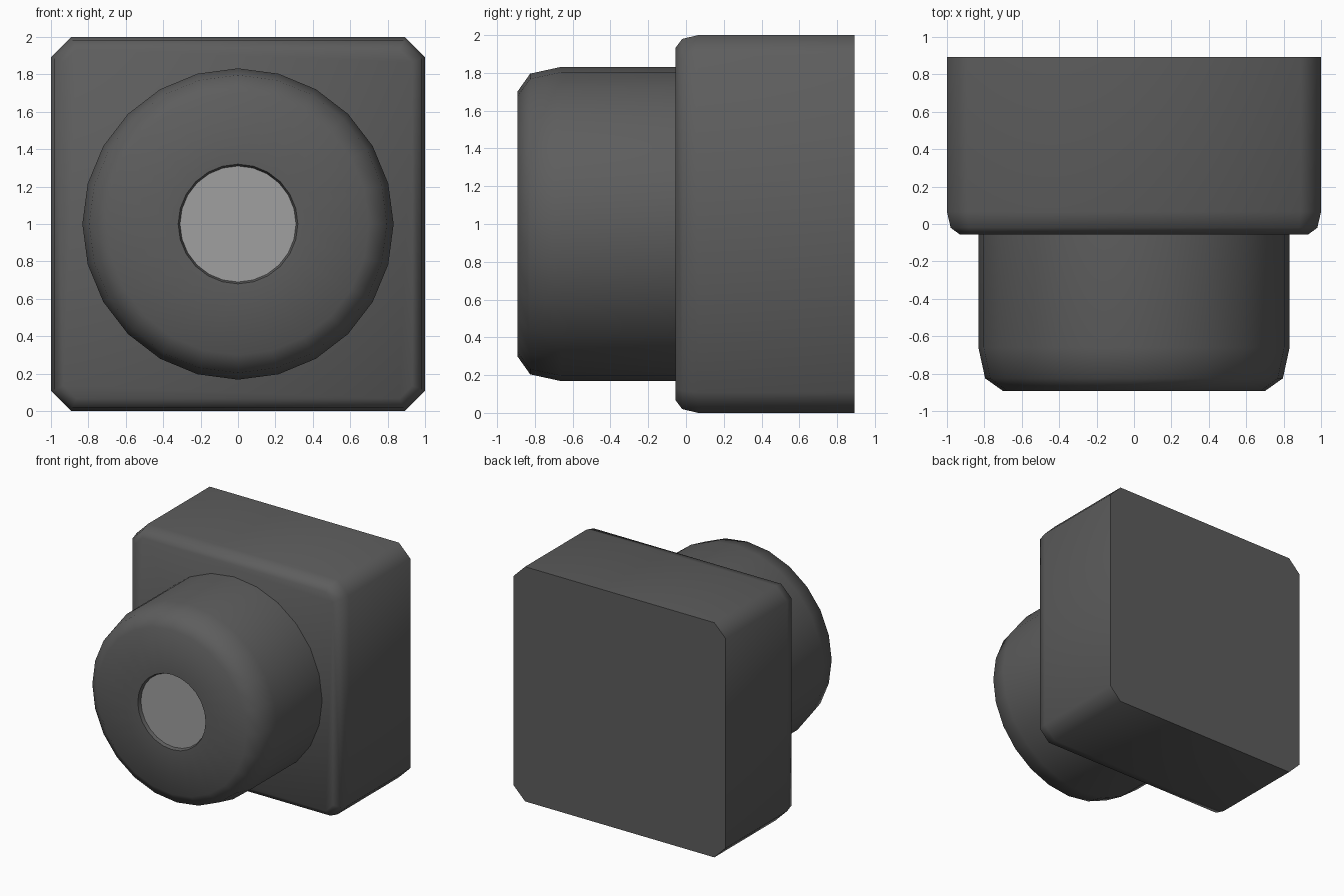
import bpy, bmesh, math

if "Cube" in bpy.data.objects:
    bpy.data.objects.remove(bpy.data.objects["Cube"])


def material(name, v):
    m = bpy.data.materials.new(name)
    m.diffuse_color = (v, v, v, 1)
    m.use_nodes = True
    m.node_tree.nodes["Principled BSDF"].inputs["Base Color"].default_value = m.diffuse_color
    return m


def octagon(inset):
    # Chamfered square in the x-z plane, offset inwards evenly
    h = 1 - inset
    k = h - (0.108 - inset * (2 - math.sqrt(2)))
    pts = [(h, -k), (h, k), (k, h), (-k, h), (-h, k), (-h, -k), (-k, -h), (k, -h)]
    return [(x, z + 1) for x, z in pts]


def circle(r, n=24):
    return [(r * math.cos(2 * math.pi * i / n), 1 + r * math.sin(2 * math.pi * i / n))
            for i in range(n)]


def loft(name, rings, mat, cap_first=False, cap_last=False):
    # Skin a stack of (y, outline) rings
    bm = bmesh.new()
    loops = [[bm.verts.new((x, y, z)) for x, z in outline] for y, outline in rings]
    for a, b in zip(loops, loops[1:]):
        for i in range(len(a)):
            j = (i + 1) % len(a)
            # rings run from back to front (+y to -y)
            bm.faces.new((a[i], a[j], b[j], b[i]))
    if cap_first:
        bm.faces.new(loops[0][::-1])
    if cap_last:
        bm.faces.new(loops[-1])
    me = bpy.data.meshes.new(name)
    bm.to_mesh(me)
    bm.free()
    me.materials.append(mat)
    ob = bpy.data.objects.new(name, me)
    bpy.context.collection.objects.link(ob)
    bpy.ops.object.select_all(action='DESELECT')
    ob.select_set(True)
    bpy.context.view_layer.objects.active = ob
    bpy.ops.object.shade_smooth_by_angle(angle=math.radians(50))
    return ob


dark = material("dark_grey", 0.11)
light = material("light_grey", 0.35)

# Square housing with a softened front edge
loft("housing", [(0.893, octagon(0)), (0.065, octagon(0)),
                 (-0.02, octagon(0.02)), (-0.055, octagon(0.067))],
     dark, cap_first=True, cap_last=True)

# Round barrel with a rounded rim and a shallow opening
barrel = [(-0.05, 0.832), (-0.66, 0.832), (-0.825, 0.796), (-0.893, 0.70),
          (-0.893, 0.32), (-0.865, 0.31)]
loft("barrel", [(y, circle(r)) for y, r in barrel], dark)

# Flat disc closing the opening
loft("lens_disc", [(-0.86, circle(0.312)), (-0.865, circle(0.312))], light, cap_last=True)
